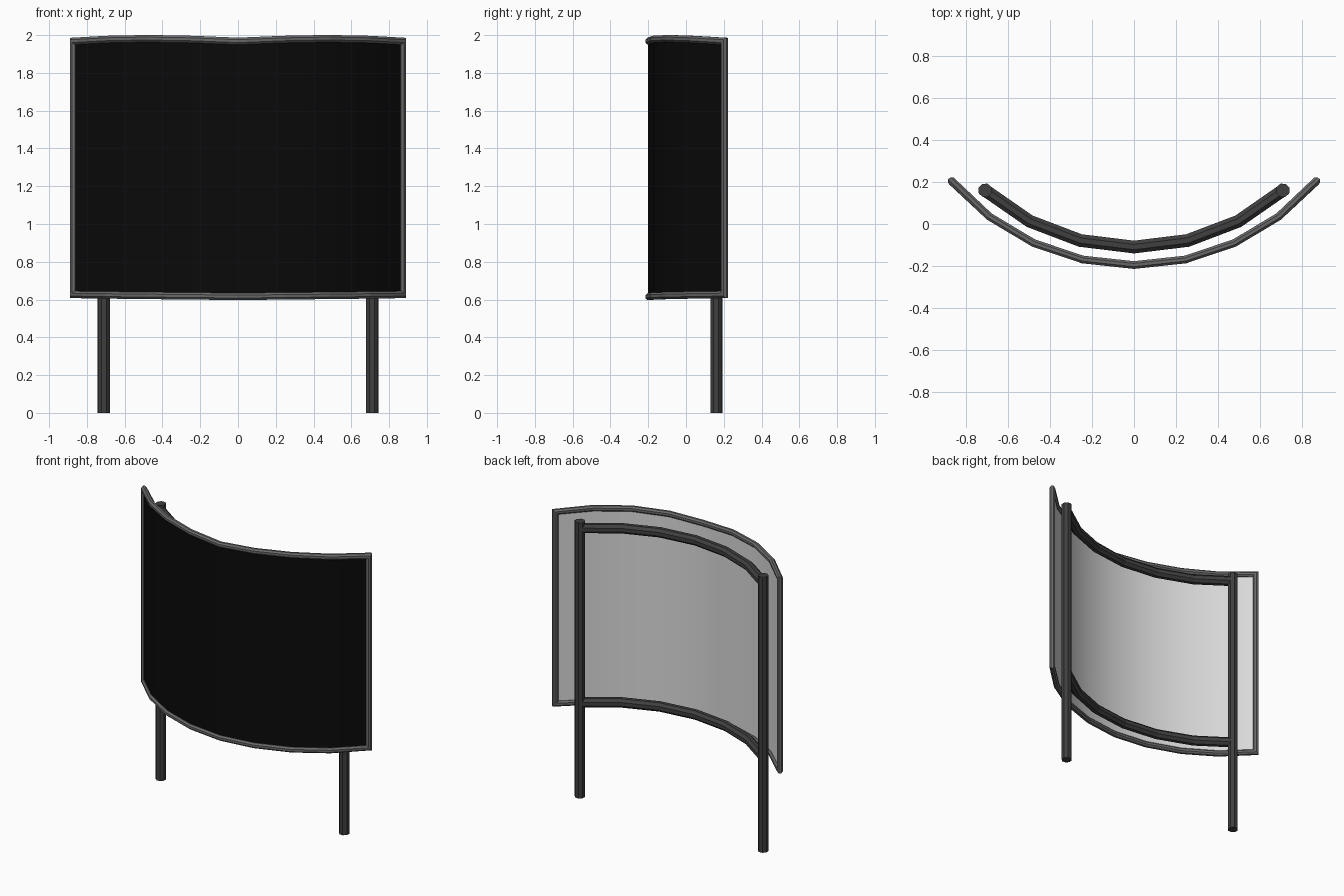
import bpy, bmesh, math
from mathutils import Vector

cube = bpy.data.objects.get("Cube")
if cube:
    bpy.data.objects.remove(cube, do_unlink=True)


def material(name, value):
    mat = bpy.data.materials.new(name)
    mat.use_nodes = True
    color = (value, value, value, 1)
    mat.diffuse_color = color
    mat.node_tree.nodes["Principled BSDF"].inputs["Base Color"].default_value = color
    return mat


BLACK = material("screen black", 0.003)
PALE = material("backing pale grey", 0.7)
GREY = material("frame grey", 0.14)
DARK = material("support dark grey", 0.05)


def arc_point(radius, centre_y, angle, z):
    return Vector((radius * math.sin(angle), centre_y - radius * math.cos(angle), z))


def finish(bm, name, mats, smooth=False):
    bmesh.ops.recalc_face_normals(bm, faces=bm.faces)
    mesh = bpy.data.meshes.new(name)
    bm.to_mesh(mesh)
    bm.free()
    for mat in mats:
        mesh.materials.append(mat)
    obj = bpy.data.objects.new(name, mesh)
    bpy.context.collection.objects.link(obj)
    if smooth:
        bpy.ops.object.select_all(action="DESELECT")
        obj.select_set(True)
        bpy.context.view_layer.objects.active = obj
        bpy.ops.object.shade_smooth_by_angle(angle=math.radians(30))
    return obj


def sweep(name, path, radius, mat, closed=False, sides=8):
    """Mitred tube along (point, outward normal) pairs."""
    bm = bmesh.new()
    rings = []
    count = len(path)
    for i, (p, normal) in enumerate(path):
        before = path[i - 1][0] if i or closed else p
        after = path[(i + 1) % count][0] if i < count - 1 or closed else p
        d_in, d_out = (p - before).normalized(), (after - p).normalized()
        tangent = (d_in + d_out).normalized()
        miter = 1 / max(tangent.dot(d_out), tangent.dot(d_in), 0.5)
        side = tangent.cross(normal).normalized() * miter
        ring = []
        for k in range(sides):
            a = math.tau * (k + 0.5) / sides
            ring.append(bm.verts.new(p + radius * (math.cos(a) * side + math.sin(a) * normal)))
        rings.append(ring)
    for i in range(count if closed else count - 1):
        a, b = rings[i], rings[(i + 1) % count]
        for k in range(sides):
            j = (k + 1) % sides
            bm.faces.new((a[k], a[j], b[j], b[k]))
    if not closed:
        bm.faces.new(rings[0])
        bm.faces.new(rings[-1])
    return finish(bm, name, [mat])


# Curves seen from above: screen and rear supports
SCREEN_R, SCREEN_Y, SCREEN_A = 1.146, 0.95, math.radians(49.4)
RAIL_R, RAIL_Y, RAIL_A = 1.068, 0.958, math.radians(41.7)
SEGMENTS = 8


def top_z(u):
    return 1.968 + 0.014 * math.sin(math.pi * abs(u))


def bottom_z(u):
    return 0.616 + 0.01 * abs(u)


def outward(angle):
    return Vector((math.sin(angle), -math.cos(angle), 0))


# Curved screen: black front, pale back
bm = bmesh.new()
steps = [2 * i / SEGMENTS - 1 for i in range(SEGMENTS + 1)]
columns = []
for u in steps:
    a = u * SCREEN_A
    columns.append([bm.verts.new(arc_point(SCREEN_R + off, SCREEN_Y, a, z(u)))
                    for off, z in ((0.004, bottom_z), (0.004, top_z),
                                   (-0.004, top_z), (-0.004, bottom_z))])
for a, b in zip(columns, columns[1:]):
    for k in range(4):
        j = (k + 1) % 4
        face = bm.faces.new((a[k], a[j], b[j], b[k]))
        face.material_index = 1 if k == 2 else 0
bm.faces.new(columns[0])
bm.faces.new(columns[-1])
finish(bm, "curved_screen", [BLACK, PALE], smooth=True)

# Frame running round the screen edge
loop = [(u, bottom_z) for u in steps] + [(u, top_z) for u in reversed(steps)]
frame_path = [(arc_point(SCREEN_R, SCREEN_Y, u * SCREEN_A, z(u)), outward(u * SCREEN_A))
              for u, z in loop]
sweep("screen_frame", frame_path, 0.02, GREY, closed=True)

# Curved rails behind the screen
for name, z in (("lower_rail", 0.66), ("upper_rail", 1.88)):
    angles = [RAIL_A * i / 3 for i in range(-3, 4)]
    sweep(name, [(arc_point(RAIL_R, RAIL_Y, a, z), outward(a)) for a in angles], 0.033, DARK)

# Upright posts
for name, sign in (("left_post", 1), ("right_post", -1)):
    a = sign * RAIL_A
    sweep(name, [(arc_point(RAIL_R, RAIL_Y, a, z), outward(a)) for z in (0, 1.93)], 0.034, DARK)
